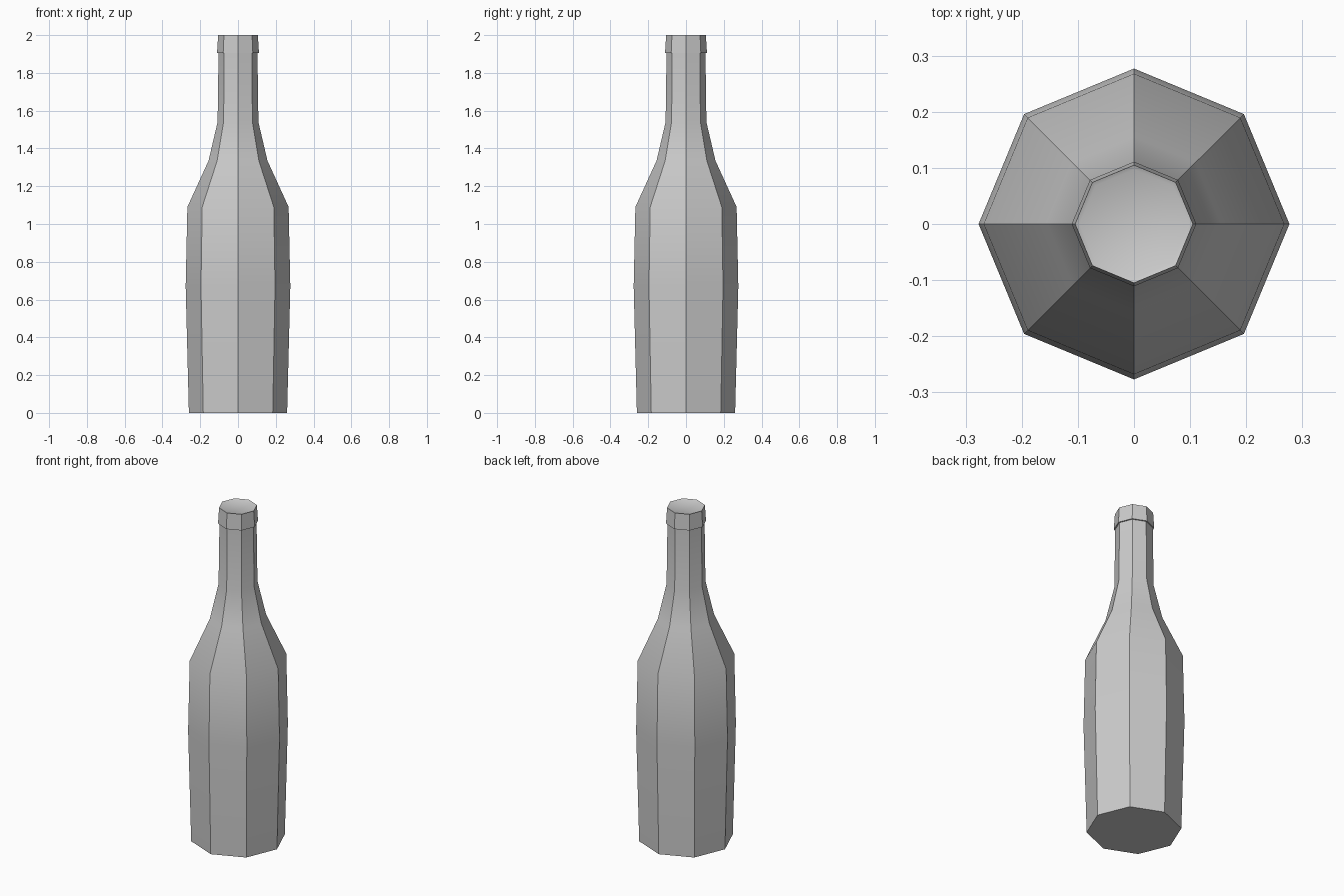
import bpy, bmesh
from math import cos, sin, pi, radians

if "Cube" in bpy.data.objects:
    bpy.data.objects.remove(bpy.data.objects["Cube"])

SIDES = 8

# Bottle profile: (radius, height) from base up to the shallow dished cap
PROFILE = [(0.26, 0.0), (0.277, 0.67), (0.268, 1.09), (0.156, 1.335),
           (0.108, 1.54), (0.103, 1.905), (0.111, 1.905), (0.105, 2.0),
           (0.097, 1.996)]


def lathe(name, profile, sides):
    bm = bmesh.new()
    rings = [[bm.verts.new((r * cos(2 * pi * i / sides), r * sin(2 * pi * i / sides), z))
              for i in range(sides)] for r, z in profile]
    for low, high in zip(rings, rings[1:]):
        for i in range(sides):
            j = (i + 1) % sides
            bm.faces.new((low[i], low[j], high[j], high[i]))
    # Base and top caps
    bm.faces.new(rings[0][::-1])
    bm.faces.new(rings[-1])
    bmesh.ops.recalc_face_normals(bm, faces=bm.faces)
    mesh = bpy.data.meshes.new(name)
    bm.to_mesh(mesh)
    bm.free()
    obj = bpy.data.objects.new(name, mesh)
    bpy.context.collection.objects.link(obj)
    return obj


# Eight-sided bottle, smooth along its height with sharp vertical edges
bottle = lathe("bottle", PROFILE, SIDES)
bpy.context.view_layer.objects.active = bottle
bottle.select_set(True)
bpy.ops.object.shade_smooth_by_angle(angle=radians(30))
